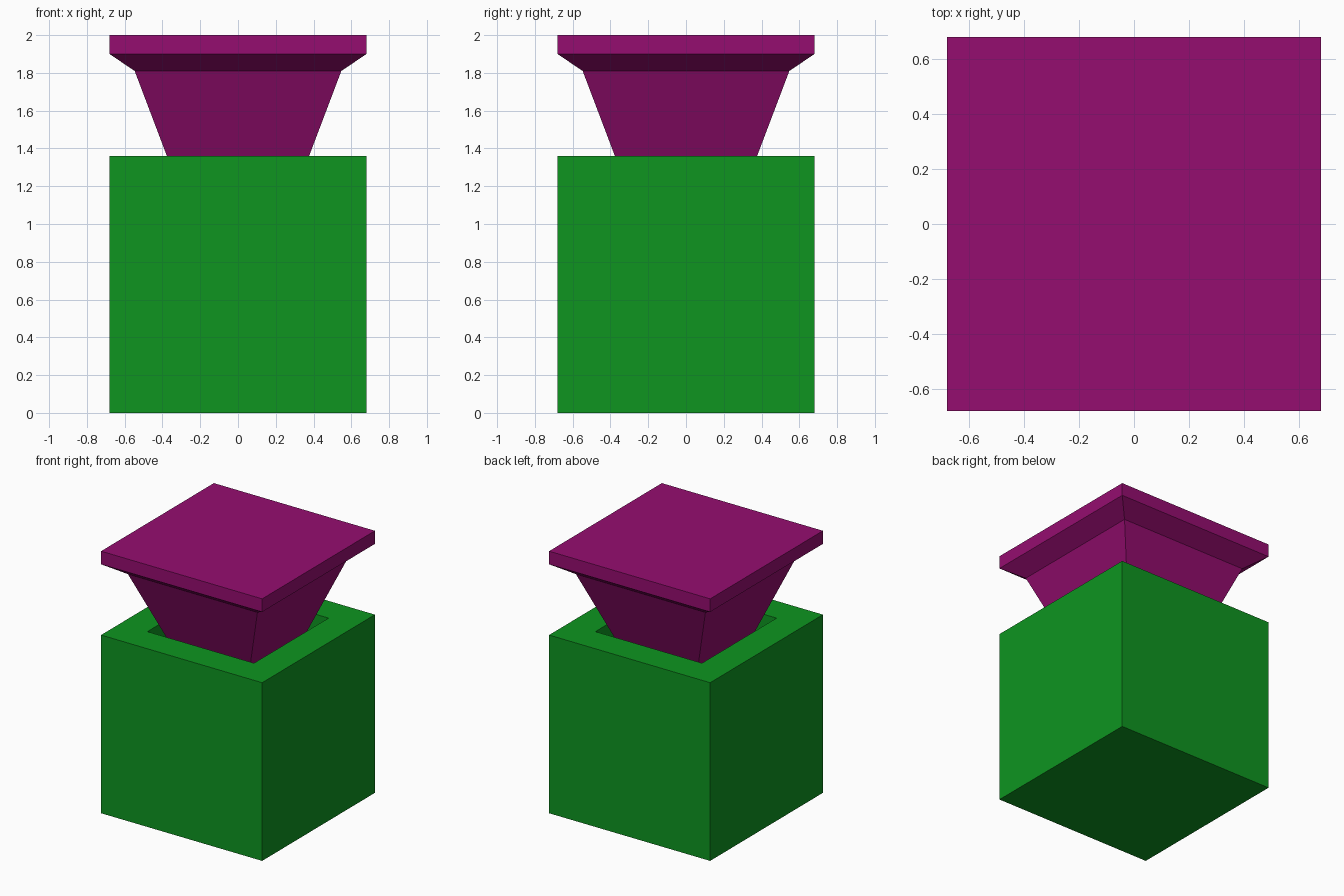
import bpy
import bmesh

if "Cube" in bpy.data.objects:
    bpy.data.objects.remove(bpy.data.objects["Cube"])


def material(name, rgb):
    mat = bpy.data.materials.new(name)
    mat.diffuse_color = (*rgb, 1.0)
    mat.use_nodes = True
    mat.node_tree.nodes["Principled BSDF"].inputs["Base Color"].default_value = mat.diffuse_color
    return mat


def square_loft(name, profile, mat):
    """Join square rings given as (half width, z), capping both ends."""
    bm = bmesh.new()
    rings = [[bm.verts.new((sx * r, sy * r, z))
              for sx, sy in ((-1, -1), (1, -1), (1, 1), (-1, 1))]
             for r, z in profile]
    for low, high in zip(rings, rings[1:]):
        for i in range(4):
            j = (i + 1) % 4
            bm.faces.new((low[i], low[j], high[j], high[i]))
    bm.faces.new(rings[0][::-1])
    bm.faces.new(rings[-1])
    bmesh.ops.recalc_face_normals(bm, faces=bm.faces)
    mesh = bpy.data.meshes.new(name)
    bm.to_mesh(mesh)
    bm.free()
    mesh.materials.append(mat)
    obj = bpy.data.objects.new(name, mesh)
    bpy.context.collection.objects.link(obj)
    return obj


green = material("green", (0.0044, 0.30, 0.0144))
magenta = material("magenta", (0.30, 0.004, 0.16))

FLOOR = 1.0  # bottom of the square socket

# Block: outer walls, flat rim, then down into the socket
square_loft("base_block",
            [(0.68, 0.0), (0.68, 1.36), (0.45, 1.36), (0.45, FLOOR)], green)

# Tapered plug standing in the socket, flaring out to a square cap
square_loft("tapered_plug",
            [(0.24, FLOOR), (0.547, 1.81), (0.68, 1.90), (0.68, 2.0)], magenta)
